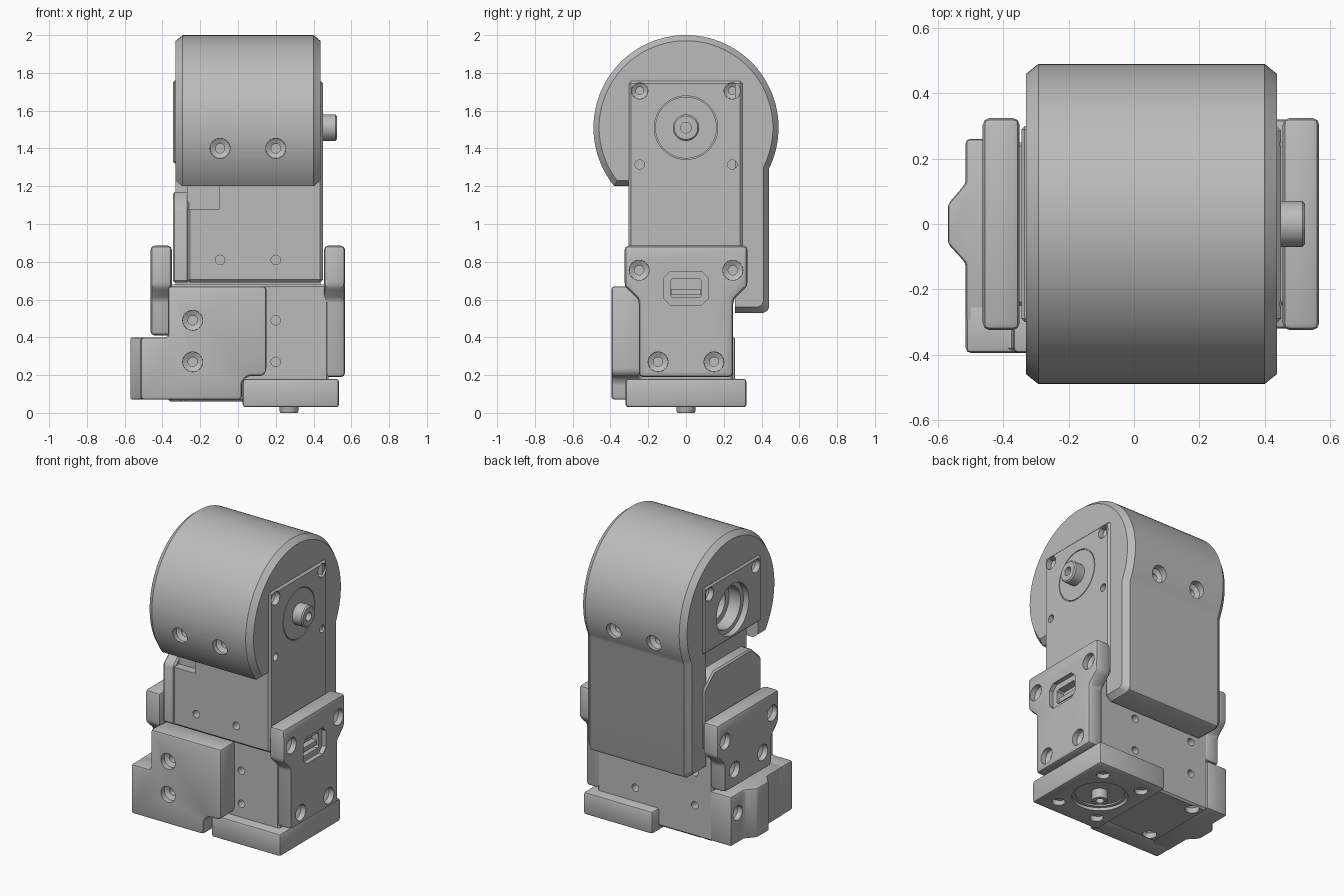
import bpy, bmesh, math
from mathutils import Vector, Matrix

old = bpy.data.objects.get("Cube")
if old:
    bpy.data.objects.remove(old, do_unlink=True)

grey = bpy.data.materials.new("machined grey")
grey.use_nodes = True
GREY = (0.5, 0.5, 0.5, 1)
grey.diffuse_color = GREY
grey.node_tree.nodes["Principled BSDF"].inputs["Base Color"].default_value = GREY


def finish(name, bm, bevel=0, segments=2):
    bmesh.ops.recalc_face_normals(bm, faces=bm.faces[:])
    mesh = bpy.data.meshes.new(name)
    bm.to_mesh(mesh)
    bm.free()
    obj = bpy.data.objects.new(name, mesh)
    bpy.context.collection.objects.link(obj)
    mesh.materials.append(grey)
    if bevel:
        mod = obj.modifiers.new("edges", 'BEVEL')
        mod.width, mod.segments = bevel, segments
        mod.limit_method, mod.angle_limit = 'ANGLE', math.radians(30)
        apply(obj, mod)
    return obj


def apply(obj, mod):
    bpy.context.view_layer.objects.active = obj
    bpy.ops.object.modifier_apply(modifier=mod.name)


def loft(name, rings, axis, bevel=0, segments=2):
    """Join matching outlines, each given as (position along axis, points)."""
    place = {'x': lambda a, p: (a, *p), 'y': lambda a, p: (p[0], a, p[1]),
             'z': lambda a, p: (*p, a)}[axis]
    bm = bmesh.new()
    loops = [[bm.verts.new(place(a, p)) for p in pts] for a, pts in rings]
    n = len(loops[0])
    for lo, hi in zip(loops, loops[1:]):
        for i in range(n):
            j = (i + 1) % n
            bm.faces.new((lo[i], lo[j], hi[j], hi[i]))
    bm.faces.new(loops[0])
    bm.faces.new(loops[-1])
    return finish(name, bm, bevel, segments)


def prism(name, pts, axis, a, b, bevel=0, segments=2):
    return loft(name, [(a, pts), (b, pts)], axis, bevel, segments)


def box(name, x, y, z, bevel=0, segments=2):
    return prism(name, [(x[0], y[0]), (x[1], y[0]), (x[1], y[1]), (x[0], y[1])],
                 'z', *z, bevel, segments)


def lathe(name, profile, loc, direction, sides=48):
    """Turn (radius, height) pairs about a direction; ends are capped."""
    rot = Vector(direction).to_track_quat('Z', 'Y').to_matrix().to_4x4()
    ring = [(math.cos(math.tau * i / sides), math.sin(math.tau * i / sides)) for i in range(sides)]
    obj = loft(name, [(h, [(r * c, r * s) for c, s in ring]) for r, h in profile], 'z')
    obj.data.transform(Matrix.Translation(loc) @ rot)
    return obj


def cut(obj, *tools):
    for tool in tools:
        mod = obj.modifiers.new("cut", 'BOOLEAN')
        mod.operation, mod.solver, mod.object = 'DIFFERENCE', 'EXACT', tool
        apply(obj, mod)
        bpy.data.objects.remove(tool, do_unlink=True)


def screw_hole(loc, out, r=0.055):
    """Flat-bottomed pocket with a narrower bore; out points off the surface."""
    return lathe("cutter", [(r * 0.45, -0.1), (r * 0.45, -0.05), (r * 0.95, -0.035),
                            (r, 0.1)], loc, out, 24)


def pin_hole(loc, out, r=0.025):
    return lathe("cutter", [(r, -0.06), (r, 0.05)], loc, out, 20)


def mirrored(half):
    return half + [(-y, z) for y, z in reversed(half)]


# Wrapped outer shell: round top, straight back skirt, open channel for the drive
AXIS_Z = 1.51


def shell_outline(d):
    r, back = 0.49 - d, 0.44 - d
    start, end = math.asin(-math.sqrt(r * r - back * back) / r), math.pi + math.asin((0.31 - d) / r)
    steps = 72
    arc = [(r * math.cos(start + (end - start) * i / steps),
            AXIS_Z + r * math.sin(start + (end - start) * i / steps)) for i in range(steps + 1)]
    foot = 0.53 + d
    return ([(0.26, foot), (back - 0.03, foot), (back - 0.01, foot + 0.01), (back, foot + 0.03)]
            + arc + [(-0.29, 1.2 + d), (-0.29, 1.74), (0.26, 1.74)])


shell = loft("outer_shell", [(-0.33, shell_outline(0.03)), (-0.293, shell_outline(0)),
                             (0.4, shell_outline(0)), (0.437, shell_outline(0.03))], 'x')
for side in (-1, 1):
    for x in (-0.095, 0.2):
        cut(shell, screw_hole((x, side * 0.475, 1.4), (0, side, 0)))

# Upper drive body
upper = box("upper_drive_body", (-0.27, 0.45), (-0.305, 0.3), (0.69, 1.76), 0.015, 1)
cut(upper, box("cutter", (-0.5, -0.1), (-0.5, -0.25), (1.08, 1.3)))
cut(upper, lathe("cutter", [(0.1, -0.12), (0.1, -0.05), (0.14, -0.05), (0.14, 0.2)],
                 (-0.27, 0, AXIS_Z), (-1, 0, 0)))
for x in (-0.095, 0.2):
    cut(upper, pin_hole((x, -0.305, 0.81), (0, -1, 0)))
for y in (-0.245, 0.245):
    cut(upper, screw_hole((0.45, y, 1.705), (1, 0, 0), 0.045),
        pin_hole((0.45, y, 1.315), (1, 0, 0)))
cut(upper, lathe("cutter", [(0.168, -0.008), (0.168, 0.05)], (0.45, 0, AXIS_Z), (1, 0, 0)))

# Side pieces of the upper drive
prism("upper_drive_side_block", mirrored([(0.3, 0.69), (0.3, 1.08), (0.2, 1.17)]),
      'x', -0.345, -0.26, 0.01, 1)
plate = box("bearing_plate", (-0.345, -0.26), (-0.3, 0.3), (1.32, 1.76), 0.01, 1)
cut(plate, lathe("cutter", [(0.14, -0.2), (0.14, -0.04), (0.17, -0.04), (0.17, 0.1)],
                 (-0.345, 0, AXIS_Z), (-1, 0, 0)))
for y in (-0.245, 0.245):
    cut(plate, screw_hole((-0.345, y, 1.705), (-1, 0, 0), 0.045))

# Output discs and shafts
lathe("side_output_disc", [(0.163, 0), (0.163, 0.05)], (0.4, 0, AXIS_Z), (1, 0, 0))
shaft = lathe("side_output_shaft", [(0.07, 0), (0.07, 0.09), (0.062, 0.098)],
              (0.425, 0, AXIS_Z), (1, 0, 0))
cut(shaft, pin_hole((0.523, 0, AXIS_Z), (1, 0, 0), 0.028))

# Lower drive body
lower = box("lower_drive_body", (-0.37, 0.48), (-0.25, 0.25), (0.06, 0.68), 0.012, 1)
for z in (0.27, 0.49):
    cut(lower, pin_hole((0.2, -0.25, z), (0, -1, 0)))
    for x in (-0.24, 0.2):
        cut(lower, pin_hole((x, 0.25, z), (0, 1, 0)))
for y in (-0.2, 0.2):
    cut(lower, screw_hole((-0.29, y, 0.06), (0, 0, -1), 0.045))

# Foot cap with recessed output
cap = box("foot_cap", (0.025, 0.535), (-0.32, 0.32), (0.03, 0.18), 0.015)
cut(cap, lathe("cutter", [(0.15, -0.05), (0.15, -0.02), (0.17, -0.02), (0.17, 0.1)],
               (0.27, 0, 0.03), (0, 0, -1)))
for x in (0.12, 0.42):
    for y in (-0.21, 0.21):
        cut(cap, screw_hole((x, y, 0.03), (0, 0, -1), 0.042))
foot = lathe("foot_output_shaft", [(0.05, 0), (0.05, 0.09), (0.045, 0.1)],
             (0.27, 0, 0.1), (0, 0, -1))
cut(foot, pin_hole((0.27, 0, 0), (0, 0, -1), 0.025))

# Side brackets joining the two drives
bracket = prism("right_bracket", mirrored([(0.25, 0.19), (0.25, 0.6), (0.325, 0.67), (0.325, 0.885)]),
                'x', 0.455, 0.567, 0.022)
for y, z in ((0.248, 0.755), (0.148, 0.27)):
    for side in (-1, 1):
        cut(bracket, screw_hole((0.567, side * y, z), (1, 0, 0)))
for half_y, half_z, depth in ((0.12, 0.088, 0.03), (0.083, 0.05, 0.08)):
    c = 0.035 if depth < 0.05 else 0.012
    slot = mirrored([(half_y - c, -half_z), (half_y, c - half_z),
                     (half_y, half_z - c), (half_y - c, half_z)])
    cut(bracket, prism("cutter", [(y, z + 0.66) for y, z in slot], 'x', 0.567 - depth, 0.7))
box("slot_tongue", (0.48, 0.525), (-0.08, 0.08), (0.625, 0.655))

bracket = prism("left_bracket", mirrored([(0.25, 0.41), (0.25, 0.6), (0.325, 0.67), (0.325, 0.885)]),
                'x', -0.463, -0.35, 0.022)
for y, z in ((0.248, 0.755), (0.148, 0.53)):
    for side in (-1, 1):
        cut(bracket, screw_hole((-0.463, side * y, z), (-1, 0, 0)))

# Corner cover: front panel plus side arm with a raised rib
panel = prism("front_cover", [(-0.515, 0.07), (0.02, 0.07), (0.02, 0.16), (0.05, 0.195), (0.13, 0.195),
                              (0.15, 0.22), (0.15, 0.67), (-0.37, 0.67), (-0.37, 0.4), (-0.515, 0.4)],
              'y', -0.395, -0.24, 0.02)
for z in (0.27, 0.49):
    cut(panel, screw_hole((-0.24, -0.395, z), (0, -1, 0)))
arm = prism("side_cover", [(-0.36, -0.3), (-0.515, -0.3), (-0.515, -0.12), (-0.57, -0.06),
                           (-0.57, 0.06), (-0.515, 0.125), (-0.515, 0.26), (-0.36, 0.26)],
            'z', 0.07, 0.4, 0.012)
cut(arm, screw_hole((-0.515, 0.19, 0.27), (-1, 0, 0), 0.05))

# Smooth the round faces, keep the edges crisp
bpy.ops.object.select_all(action='DESELECT')
for obj in bpy.context.collection.objects:
    if obj.type == 'MESH' and grey.name in obj.data.materials:
        obj.select_set(True)
        bpy.context.view_layer.objects.active = obj
bpy.ops.object.shade_smooth_by_angle(angle=math.radians(28))
